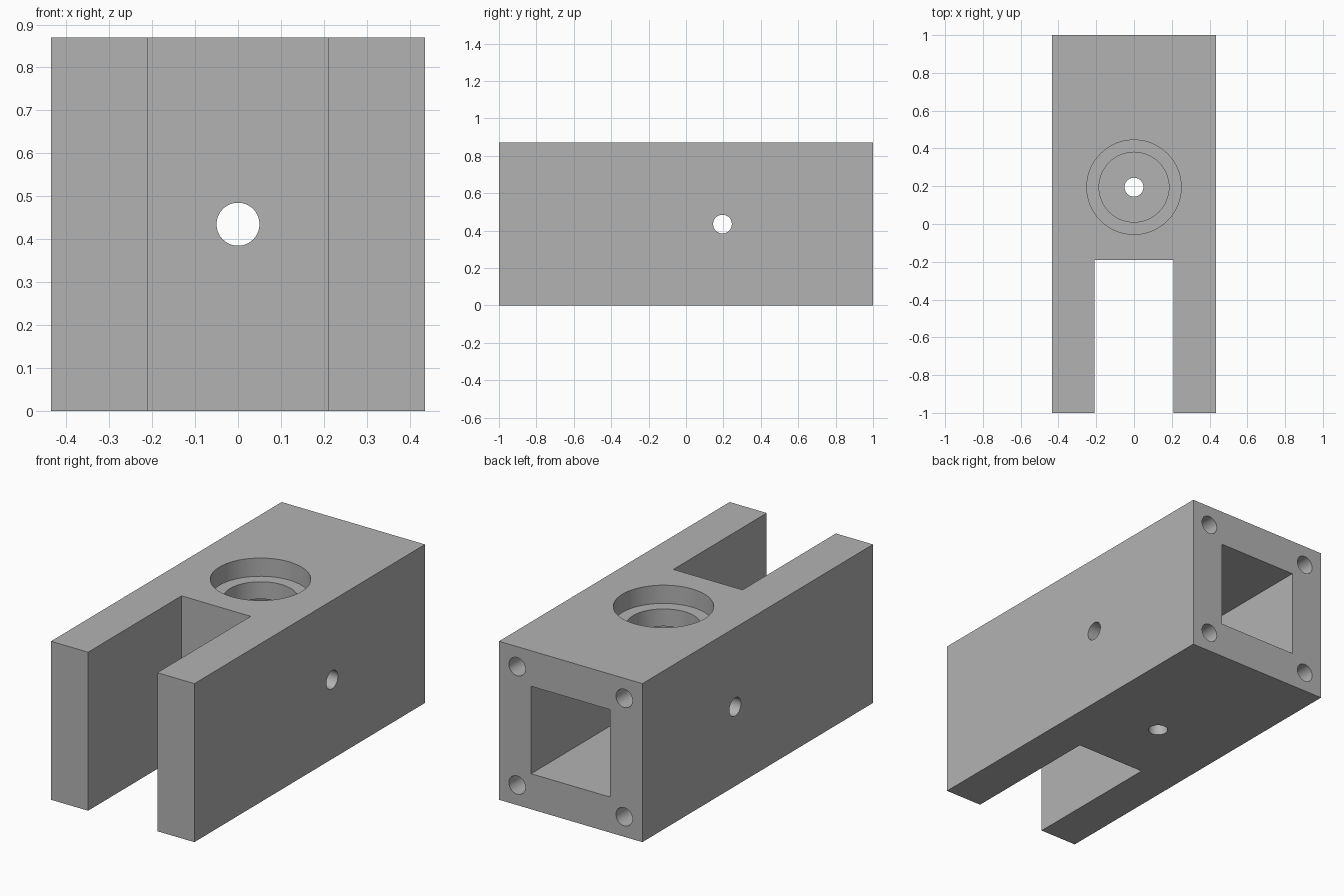
import bpy
from math import pi

cube = bpy.data.objects.get("Cube")
if cube:
    bpy.data.objects.remove(cube, do_unlink=True)

W = 0.87          # width and height of the block
MID = W / 2
BORE_Y = 0.195    # crossing point of the bores
POCKET = 0.24     # half width of the rear pocket
POCKET_END = -0.02
SLOT_END = -0.19


def box(name, x, y, z):
    """Box from (low, high) pairs along each axis."""
    pairs = (x, y, z)
    bpy.ops.mesh.primitive_cube_add(size=1, location=[sum(p) / 2 for p in pairs])
    ob = bpy.context.object
    ob.name = name
    ob.scale = [p[1] - p[0] for p in pairs]
    bpy.ops.object.transform_apply(location=True, rotation=True, scale=True)
    return ob


def rod(name, radius, length, centre, axis="z"):
    turn = {"x": (0, pi / 2, 0), "y": (pi / 2, 0, 0), "z": (0, 0, 0)}[axis]
    bpy.ops.mesh.primitive_cylinder_add(vertices=64, radius=radius, depth=length,
                                        location=centre, rotation=turn)
    ob = bpy.context.object
    ob.name = name
    bpy.ops.object.transform_apply(location=True, rotation=True, scale=True)
    return ob


def cut(body, cutter):
    cutter.hide_render = True
    mod = body.modifiers.new("cut", "BOOLEAN")
    mod.operation = "DIFFERENCE"
    mod.solver = "EXACT"
    mod.object = cutter
    bpy.ops.object.select_all(action="DESELECT")
    bpy.context.view_layer.objects.active = body
    body.select_set(True)
    bpy.ops.object.modifier_apply(modifier=mod.name)
    bpy.data.objects.remove(cutter, do_unlink=True)


# Main block
body = box("housing_block", (-MID, MID), (-1, 1), (0, W))

# Open fork slot at the front and square pocket at the back
cut(body, box("fork_slot", (-0.21, 0.21), (-1.2, SLOT_END), (-0.2, W + 0.2)))
cut(body, box("rear_pocket", (-POCKET, POCKET), (POCKET_END, 1.2),
              (MID - POCKET, MID + POCKET)))

# Stepped bore in the top, opening into the pocket
cut(body, rod("wide_bore", 0.25, 0.2, (0, BORE_Y, W)))
cut(body, rod("narrow_bore", 0.185, 0.5, (0, BORE_Y, W - 0.05)))

# Small holes: floor, both sides, and front wall
cut(body, rod("floor_hole", 0.05, 0.5, (0, BORE_Y, 0.1)))
cut(body, rod("side_hole", 0.05, 1.2, (0, BORE_Y, MID), "x"))
cut(body, rod("front_hole", 0.05, 0.4, (0, -0.1, MID), "y"))

# Four blind screw holes in the back face
for sx in (-1, 1):
    for sz in (-1, 1):
        cut(body, rod("screw_hole", 0.05, 0.6, (sx * 0.325, 1, MID + sz * 0.325), "y"))

# Material and shading
grey = bpy.data.materials.new("plain grey")
grey.use_nodes = True
colour = (0.45, 0.45, 0.45, 1)
grey.diffuse_color = colour
grey.node_tree.nodes["Principled BSDF"].inputs["Base Color"].default_value = colour
body.data.materials.clear()
body.data.materials.append(grey)
bpy.ops.object.shade_smooth_by_angle(angle=pi / 6)
